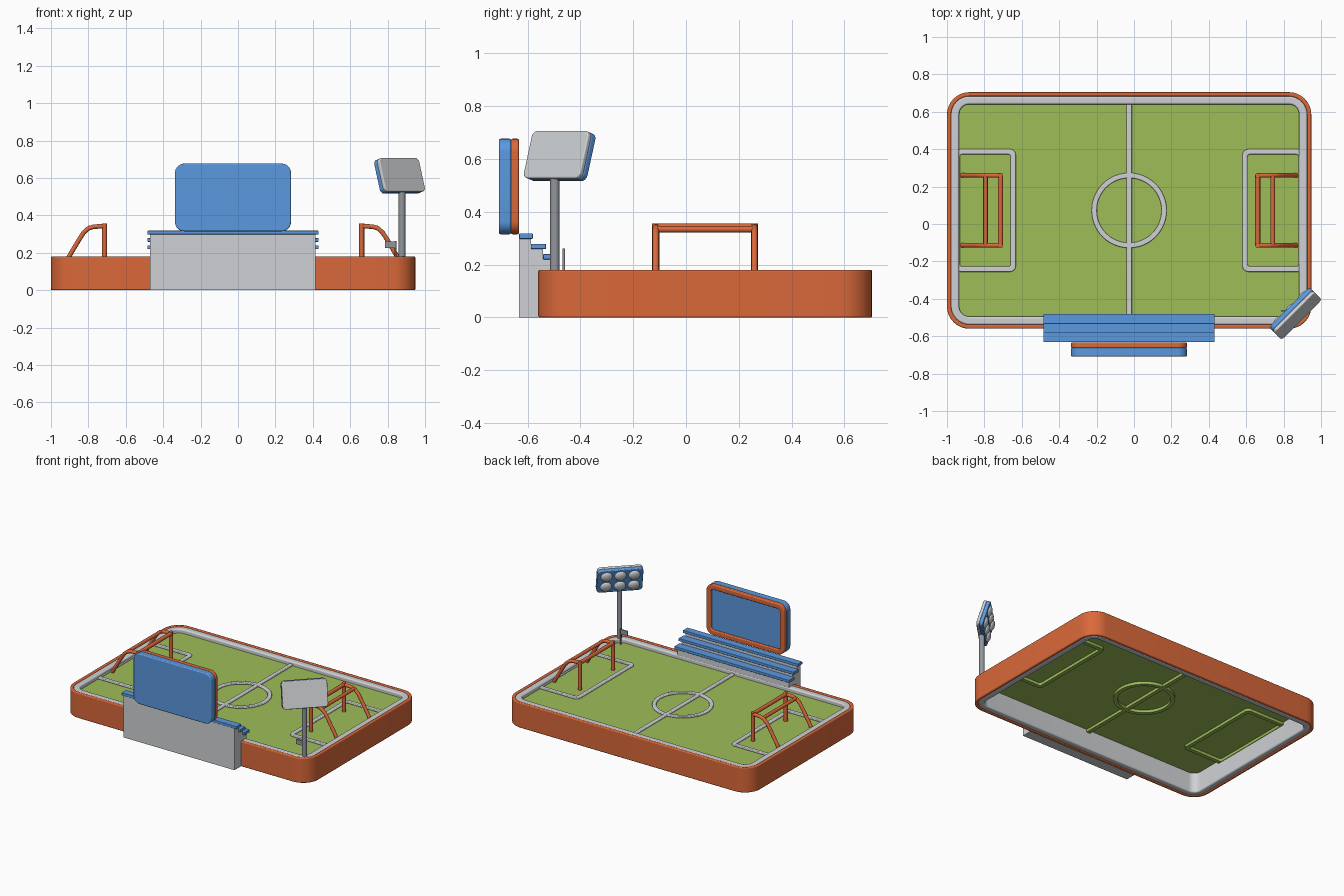
import bpy, bmesh, math
from mathutils import Matrix, Vector

if "Cube" in bpy.data.objects:
    bpy.data.objects.remove(bpy.data.objects["Cube"])


def material(name, rgb):
    m = bpy.data.materials.new(name)
    m.diffuse_color = (*rgb, 1)
    m.use_nodes = True
    m.node_tree.nodes["Principled BSDF"].inputs["Base Color"].default_value = m.diffuse_color
    return m


ORANGE = material("orange", (0.70, 0.14, 0.042))
BLUE = material("blue", (0.105, 0.32, 0.74))
GREY = material("light grey", (0.62, 0.64, 0.66))
DARK = material("mid grey", (0.29, 0.31, 0.34))
GREEN = material("grass green", (0.34, 0.51, 0.095))

CX, CY = -0.026, 0.0725       # pitch centre
FIELD = 0.15                  # grass height
UPRIGHT = Matrix.Rotation(math.pi / 2, 4, 'X')   # outline in x-z, depth towards -y


def finish(name, bm, mat, bevel=0.0):
    bmesh.ops.recalc_face_normals(bm, faces=bm.faces)
    me = bpy.data.meshes.new(name)
    bm.to_mesh(me)
    bm.free()
    ob = bpy.data.objects.new(name, me)
    bpy.context.collection.objects.link(ob)
    me.materials.append(mat)
    if bevel:
        mod = ob.modifiers.new("Bevel", 'BEVEL')
        mod.width, mod.segments = bevel, 3
        mod.limit_method, mod.angle_limit = 'ANGLE', math.radians(45)
    return ob


def rounded(cx, cy, w, h, r, n=8):
    """Outline of a rounded rectangle."""
    pts = []
    for k, (sx, sy) in enumerate([(1, 1), (-1, 1), (-1, -1), (1, -1)]):
        for i in range(n + 1):
            a = (k + i / n) * math.pi / 2
            pts.append((cx + sx * (w / 2 - r) + r * math.cos(a),
                        cy + sy * (h / 2 - r) + r * math.sin(a)))
    return pts


def prism(name, outer, z0, z1, mat, inner=None, matrix=Matrix(), bevel=0.0):
    """Extrude an outline, optionally with a matching hole."""
    bm = bmesh.new()
    n = len(outer)

    def loop(pts, z):
        return [bm.verts.new(matrix @ Vector((x, y, z))) for x, y in pts]

    def band(a, b):
        for i in range(n):
            j = (i + 1) % n
            bm.faces.new((a[i], a[j], b[j], b[i]))

    lo, hi = loop(outer, z0), loop(outer, z1)
    band(lo, hi)
    if inner:
        ilo, ihi = loop(inner, z0), loop(inner, z1)
        band(ihi, ilo)
        band(hi, ihi)
        band(ilo, lo)
    else:
        bm.faces.new(lo)
        bm.faces.new(hi)
    return finish(name, bm, mat, bevel)


def box(name, x0, x1, y0, y1, z0, z1, mat, bevel=0.0):
    return prism(name, [(x0, y0), (x1, y0), (x1, y1), (x0, y1)], z0, z1, mat, bevel=bevel)


def tube(name, pts, r, mat):
    cu = bpy.data.curves.new(name, 'CURVE')
    cu.dimensions = '3D'
    cu.bevel_depth, cu.bevel_resolution, cu.use_fill_caps = r, 6, True
    sp = cu.splines.new('POLY')
    sp.points.add(len(pts) - 1)
    for p, co in zip(sp.points, pts):
        p.co = (*co, 1)
    cu.materials.append(mat)
    ob = bpy.data.objects.new(name, cu)
    bpy.context.collection.objects.link(ob)
    bpy.ops.object.select_all(action='DESELECT')
    ob.select_set(True)
    bpy.context.view_layer.objects.active = ob
    bpy.ops.object.convert(target='MESH')


def marking(name, outer, inner):
    """Raised grey line on the grass, with a green rib below it on the underside."""
    prism(name, outer, FIELD - 0.002, FIELD + 0.012, GREY, inner=inner, bevel=0.005)
    prism(name + "_rib", outer, FIELD - 0.025, FIELD - 0.003, GREEN, inner=inner)


# Pitch tray: orange outer wall, grey inner kerb, grass
def tray(inset, r):
    return rounded(CX, CY, 1.948 - 2 * inset, 1.265 - 2 * inset, r)


prism("outer_wall", tray(0, 0.12), 0, 0.18, ORANGE, inner=tray(0.022, 0.10), bevel=0.006)
prism("inner_kerb", tray(0.021, 0.10), 0.002, 0.178, GREY, inner=tray(0.065, 0.055), bevel=0.009)
prism("grass", tray(0.055, 0.06), FIELD - 0.005, FIELD, GREEN)

# Pitch markings
marking("halfway_line", [(CX - 0.014, CY - 0.575), (CX + 0.014, CY - 0.575),
                         (CX + 0.014, CY + 0.575), (CX - 0.014, CY + 0.575)], None)
marking("centre_circle", rounded(CX, CY, 0.402, 0.402, 0.2009, 12),
        rounded(CX, CY, 0.346, 0.346, 0.1729, 12))
for side, s in (("left", -1), ("right", 1)):
    # far edge of each box hides inside the kerb
    mid = CX + s * 0.7695
    marking(side + "_penalty_box", rounded(mid, CY, 0.327, 0.656, 0.03, 4),
            rounded(mid, CY, 0.271, 0.60, 0.012, 4))

    # Goal: front frame, rear bar and two bent stays
    def gx(d):
        return CX + s * d
    ya, yb, zt = CY - 0.187, CY + 0.187, 0.342
    r = 0.0135
    tube(side + "_goal_crossbar", [(gx(0.6875), ya, zt), (gx(0.6875), yb, zt)], r, ORANGE)
    tube(side + "_goal_rear_bar", [(gx(0.768), ya, 0.334), (gx(0.768), yb, 0.334)], r * 0.9, ORANGE)
    for end, y in (("near", ya), ("far", yb)):
        tube(f"{side}_goal_{end}_post", [(gx(0.6875), y, FIELD - 0.002), (gx(0.6875), y, 0.356)], r, ORANGE)
        tube(f"{side}_goal_{end}_stay",
             [(gx(0.6875), y, zt), (gx(0.745), y, 0.34), (gx(0.775), y, 0.33), (gx(0.80), y, 0.307),
              (gx(0.825), y, 0.268), (gx(0.894), y, FIELD + 0.002)], r * 0.9, ORANGE)

# Stepped stand and its benches
ALONG_X = Matrix(((0, 0, 1, 0), (1, 0, 0, 0), (0, 1, 0, 0), (0, 0, 0, 1)))
steps = [(-0.632, 0), (-0.558, 0), (-0.558, 0.17), (-0.497, 0.17), (-0.497, 0.222), (-0.541, 0.222),
         (-0.541, 0.26), (-0.588, 0.26), (-0.588, 0.299), (-0.632, 0.299)]
prism("stand", steps, -0.47, 0.414, GREY, matrix=ALONG_X)
for i, (y0, y1, z) in enumerate([(-0.632, -0.58, 0.298), (-0.588, -0.53, 0.259), (-0.541, -0.48, 0.220)]):
    box(f"bench_{i + 1}", -0.484, 0.431, y0, y1, z, z + 0.02, BLUE, bevel=0.003)

# Scoreboard: blue back, orange frame around a recessed blue screen
prism("scoreboard_back", rounded(-0.027, 0.496, 0.62, 0.362, 0.05), 0.663, 0.708, BLUE,
      matrix=UPRIGHT, bevel=0.006)
prism("scoreboard_frame", rounded(-0.027, 0.496, 0.62, 0.362, 0.05), 0.633, 0.663, ORANGE,
      inner=rounded(-0.027, 0.496, 0.55, 0.292, 0.02), matrix=UPRIGHT, bevel=0.006)
prism("scoreboard_screen", rounded(-0.027, 0.496, 0.56, 0.302, 0.02), 0.648, 0.665, BLUE, matrix=UPRIGHT)

# Floodlight in the corner, tilted down towards the pitch
tube("floodlight_pole", [(0.877, -0.497, FIELD - 0.002), (0.877, -0.497, 0.54)], 0.018, DARK)
HEAD = (Matrix.Translation((0.8635, -0.4785, 0.612)) @ Matrix.Rotation(math.pi / 4, 4, 'Z')
        @ Matrix.Rotation(math.radians(-17), 4, 'X'))
prism("floodlight_back", rounded(0, 0, 0.303, 0.188, 0.025), 0.002, 0.0225, GREY,
      matrix=HEAD @ UPRIGHT, bevel=0.005)
prism("floodlight_front", rounded(0, 0, 0.303, 0.188, 0.025), -0.0225, 0.003, BLUE,
      matrix=HEAD @ UPRIGHT, bevel=0.005)
lamps = bmesh.new()
for x in (-0.092, 0, 0.092):
    for z in (-0.043, 0.043):
        bmesh.ops.create_uvsphere(lamps, u_segments=24, v_segments=20, radius=1,
                                  matrix=HEAD @ Matrix.Translation((x, 0.0215, z))
                                  @ Matrix.Diagonal((0.039, 0.02, 0.038, 1)))
finish("floodlight_lamps", lamps, GREY)

# Corner flag
tube("corner_flag_pole", [(0.842, -0.463, FIELD - 0.002), (0.842, -0.463, 0.262)], 0.005, DARK)
box("corner_flag", 0.787, 0.842, -0.467, -0.459, 0.226, 0.26, DARK)

# Smooth rounded surfaces, keep hard edges
bpy.ops.object.select_all(action='DESELECT')
for ob in bpy.context.collection.objects:
    ob.select_set(True)
    bpy.context.view_layer.objects.active = ob
bpy.ops.object.shade_smooth_by_angle(angle=math.radians(40))
